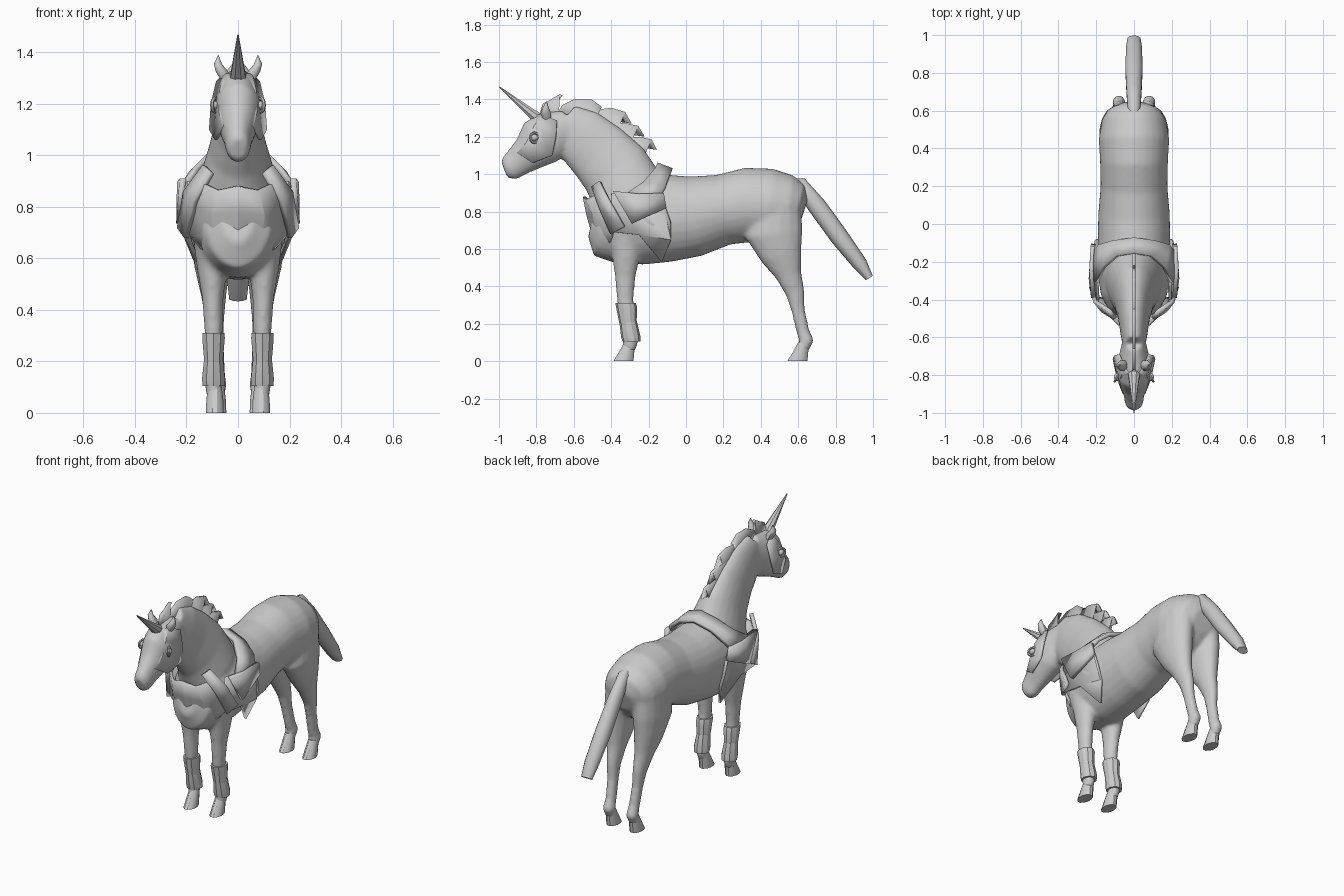
import bpy, bmesh, math
from mathutils import Vector

cube = bpy.data.objects.get("Cube")
if cube:
    bpy.data.objects.remove(cube, do_unlink=True)

grey = bpy.data.materials.new("plain_grey")
grey.use_nodes = True
TONE = (0.6, 0.6, 0.6, 1)
grey.diffuse_color = TONE
grey.node_tree.nodes["Principled BSDF"].inputs["Base Color"].default_value = TONE


def make(name, bm, angle=30):
    bmesh.ops.recalc_face_normals(bm, faces=bm.faces)
    mesh = bpy.data.meshes.new(name)
    bm.to_mesh(mesh)
    bm.free()
    mesh.materials.append(grey)
    ob = bpy.data.objects.new(name, mesh)
    bpy.context.collection.objects.link(ob)
    select(ob)
    bpy.ops.object.shade_smooth_by_angle(angle=math.radians(angle))
    return ob


def select(ob):
    bpy.ops.object.select_all(action='DESELECT')
    ob.select_set(True)
    bpy.context.view_layer.objects.active = ob


def modify(ob, kind, **settings):
    select(ob)
    mod = ob.modifiers.new(kind.lower(), kind)
    for key, value in settings.items():
        setattr(mod, key, value)
    bpy.ops.object.modifier_apply(modifier=mod.name)


def loft(bm, path, sides=16, level=False, flip=1):
    """Closed tube; each station is x, y, z, half width, half depth."""
    pts = [Vector((flip * p[0], p[1], p[2])) for p in path]
    rings = []
    for i, p in enumerate(path):
        along = pts[min(i + 1, len(pts) - 1)] - pts[max(i - 1, 0)]
        depth = Vector((0, 1, 0)) if level else along.cross(Vector((1, 0, 0))).normalized()
        ring = []
        for k in range(sides):
            a = math.tau * (k + 0.5) / sides
            ring.append(bm.verts.new(pts[i] + Vector((p[3] * math.cos(a), 0, 0)) + depth * p[4] * math.sin(a)))
        rings.append(ring)
    for a, b in zip(rings, rings[1:]):
        for k in range(sides):
            n = (k + 1) % sides
            bm.faces.new((a[k], a[n], b[n], b[k]))
    bm.faces.new(rings[0])
    bm.faces.new(rings[-1])


def sheet(name, rows, thick=0.015, join=True):
    """Armour panel from rows of points on the left half, mirrored to the right."""
    bm = bmesh.new()
    for s in (1, -1):
        grid = [[bm.verts.new((s * x, y, z)) for x, y, z in row] for row in rows]
        for a, b in zip(grid, grid[1:]):
            for k in range(len(a) - 1):
                quad = (a[k], a[k + 1], b[k + 1], b[k])
                bm.faces.new(quad if s > 0 else quad[::-1])
    if join:
        bmesh.ops.remove_doubles(bm, verts=bm.verts, dist=0.0001)
    ob = make(name, bm, 20)
    modify(ob, 'SOLIDIFY', thickness=thick, offset=0)
    return ob


def plate(name, outline, thick=0.015):
    """Many-sided armour plate on each flank."""
    for s, side in ((1, "left"), (-1, "right")):
        bm = bmesh.new()
        bm.faces.new([bm.verts.new((s * x, y, z)) for x, y, z in outline])
        bmesh.ops.triangulate(bm, faces=bm.faces)
        modify(make(side + name, bm, 20), 'SOLIDIFY', thickness=thick, offset=0)


# Body: overlapping lofts fused into one skin
bm = bmesh.new()
torso = [(-.50, .76, .06, .10), (-.46, .75, .13, .19), (-.38, .74, .175, .215), (-.25, .75, .195, .235),
         (-.1, .765, .192, .235), (.05, .775, .19, .215), (.2, .81, .177, .19), (.33, .835, .18, .2),
         (.45, .83, .187, .2), (.55, .82, .17, .175), (.6, .81, .14, .14), (.63, .8, .07, .07)]
loft(bm, [(0, *t) for t in torso], 28)
neck = [(-.28, .84, .16, .2), (-.32, .92, .145, .2), (-.38, 1.025, .112, .19), (-.465, 1.115, .088, .175),
        (-.57, 1.21, .072, .155), (-.66, 1.28, .055, .11)]
loft(bm, [(0, *t) for t in neck], 24)
head = [(-.62, 1.26, .06, .09), (-.72, 1.21, .085, .135), (-.78, 1.17, .092, .135), (-.84, 1.11, .075, .1),
        (-.9, 1.065, .055, .08), (-.945, 1.03, .048, .07), (-.97, 1.02, .035, .045)]
loft(bm, [(0, *t) for t in head], 24)
fore = [(.1, -.33, .72, .08, .1), (.1, -.32, .56, .06, .075), (.098, -.325, .45, .042, .055),
        (.095, -.325, .33, .036, .045), (.095, -.31, .2, .033, .04), (.095, -.295, .11, .034, .042),
        (.092, -.305, .06, .03, .035)]
hind = [(.09, .48, .82, .09, .14), (.1, .47, .68, .085, .155), (.1, .51, .57, .07, .115), (.095, .55, .46, .05, .07),
        (.09, .585, .36, .036, .05), (.085, .6, .27, .03, .037), (.08, .625, .16, .03, .035),
        (.08, .645, .11, .035, .04), (.08, .625, .06, .03, .03)]
for s in (1, -1):
    loft(bm, fore, flip=s)
    loft(bm, hind, flip=s)
body = make("body", bm)
modify(body, 'REMESH', mode='VOXEL', voxel_size=0.012)
modify(body, 'SMOOTH', factor=0.5, iterations=5)
body.data.polygons.foreach_set("use_smooth", [True] * len(body.data.polygons))

# Hooves and foreleg wraps
for s, side in ((1, "left"), (-1, "right")):
    for y, x, part in ((-.335, .09, "front_hoof"), (.595, .08, "hind_hoof")):
        bm = bmesh.new()
        loft(bm, [(x, y + .035, .1, .028, .032), (x, y + .018, .05, .034, .042), (x, y, 0, .036, .056)], 12, True, s)
        make(side + "_" + part, bm)
    bm = bmesh.new()
    loft(bm, [(.095, -.323, .31, .045, .055), (.095, -.318, .29, .046, .056), (.095, -.31, .2, .038, .046)], 10, True, s)
    loft(bm, [(.095, -.31, .215, .038, .047), (.095, -.295, .13, .047, .052), (.095, -.292, .105, .044, .048)], 10, True, s)
    make(side + "_leg_wrap", bm, 20)

# Tail
bm = bmesh.new()
loft(bm, [(0, .55, .955, .025, .025), (0, .61, .945, .035, .04), (0, .7, .83, .042, .05), (0, .82, .665, .048, .05),
          (0, .93, .52, .044, .04), (0, .98, .445, .036, .022)], 10)
make("tail", bm, 50)

# Horn and ears
bm = bmesh.new()
loft(bm, [(0, -.78, 1.29, .036, .034), (0, -.85, 1.345, .025, .023), (0, -.998, 1.467, .003, .003)], 8)
make("horn", bm)
for s, side in ((1, "left"), (-1, "right")):
    bm = bmesh.new()
    loft(bm, [(.045, -.74, 1.28, .016, .02), (.062, -.75, 1.325, .026, .03), (.078, -.75, 1.355, .017, .018),
              (.077, -.745, 1.388, .002, .002)], 8, True, s)
    make(side + "_ear", bm, 50)
    # Eye inside a raised rim
    bm = bmesh.new()
    bmesh.ops.create_uvsphere(bm, u_segments=14, v_segments=8, radius=1)
    bmesh.ops.scale(bm, verts=bm.verts, vec=(.016, .021, .017))
    bmesh.ops.translate(bm, verts=bm.verts, vec=(s * .09, -.81, 1.195))
    make(side + "_eye", bm, 60)
    bpy.ops.mesh.primitive_torus_add(major_radius=.026, minor_radius=.007, major_segments=16, minor_segments=6,
                                     location=(s * .09, -.81, 1.195), rotation=(0, math.pi / 2, s * .45))
    rim = bpy.context.object
    rim.name = side + "_eye_rim"
    rim.data.materials.append(grey)

# Mane: thin curved locks along the crest
locks = [((-.78, 1.33), (-.73, 1.395), (-.66, 1.42), (-.69, 1.385), (-.68, 1.30)),
         ((-.70, 1.31), (-.60, 1.40), (-.45, 1.36), (-.50, 1.35), (-.50, 1.27)),
         ((-.56, 1.3), (-.40, 1.355), (-.29, 1.27), (-.36, 1.28), (-.38, 1.2)),
         ((-.45, 1.24), (-.33, 1.275), (-.22, 1.20), (-.29, 1.21), (-.31, 1.13)),
         ((-.36, 1.16), (-.25, 1.2), (-.155, 1.13), (-.22, 1.14), (-.24, 1.06))]
bm = bmesh.new()
for lock in locks:
    a, top, tip, under, b = (Vector((0, *p)) for p in lock)
    pts = [a, a.lerp(top, .5) + Vector((0, -.01, .015)), top, top.lerp(tip, .5) + Vector((0, .02, .02)), tip, under, b]
    bm.faces.new([bm.verts.new(p) for p in pts])
bmesh.ops.triangulate(bm, faces=bm.faces)
modify(make("mane", bm), 'SOLIDIFY', thickness=.016, offset=0)

# Face mask
sheet("face_mask", [
    [(0, -.805, 1.315), (.05, -.765, 1.315), (.08, -.69, 1.285)],
    [(0, -.855, 1.25), (.066, -.81, 1.255), (.1, -.695, 1.2)],
    [(0, -.895, 1.18), (.07, -.85, 1.17), (.107, -.715, 1.1)],
    [(0, -.93, 1.12), (.056, -.895, 1.11), (.085, -.82, 1.06)]], .012)

# Breast plate and collar
sheet("breast_plate", [
    [(0, -.545, .88), (.08, -.53, .865), (.17, -.44, .91)],
    [(0, -.525, .78), (.1, -.49, .77), (.195, -.41, .82)],
    [(0, -.49, .66), (.09, -.465, .67), (.195, -.39, .7)],
    [(0, -.46, .565), (.06, -.44, .6), (.14, -.40, .64)]])
sheet("collar", [
    [(0, -.155, 1.05), (.09, -.17, 1.02), (.16, -.23, .95), (.205, -.32, .89)],
    [(0, -.075, 1.02), (.11, -.09, .985), (.18, -.11, .93), (.215, -.15, .87)]], .025)

# Flank armour: skirt, raised shield and shoulder strap
plate("_flank_skirt", [(.19, -.4, .9), (.205, -.39, .69), (.2, -.25, .675), (.14, -.13, .53),
                       (.18, -.08, .65), (.205, -.085, .74), (.205, -.13, .88)])
plate("_flank_shield", [(.215, -.39, .91), (.225, -.25, .895), (.218, -.12, .9), (.215, -.105, .82), (.228, -.29, .735)], .024)
sheet("shoulder_strap", [
    [(.1, -.5, .93), (.13, -.46, .96)],
    [(.165, -.46, .82), (.205, -.41, .86)],
    [(.2, -.40, .68), (.228, -.33, .72)]], .022, False)
